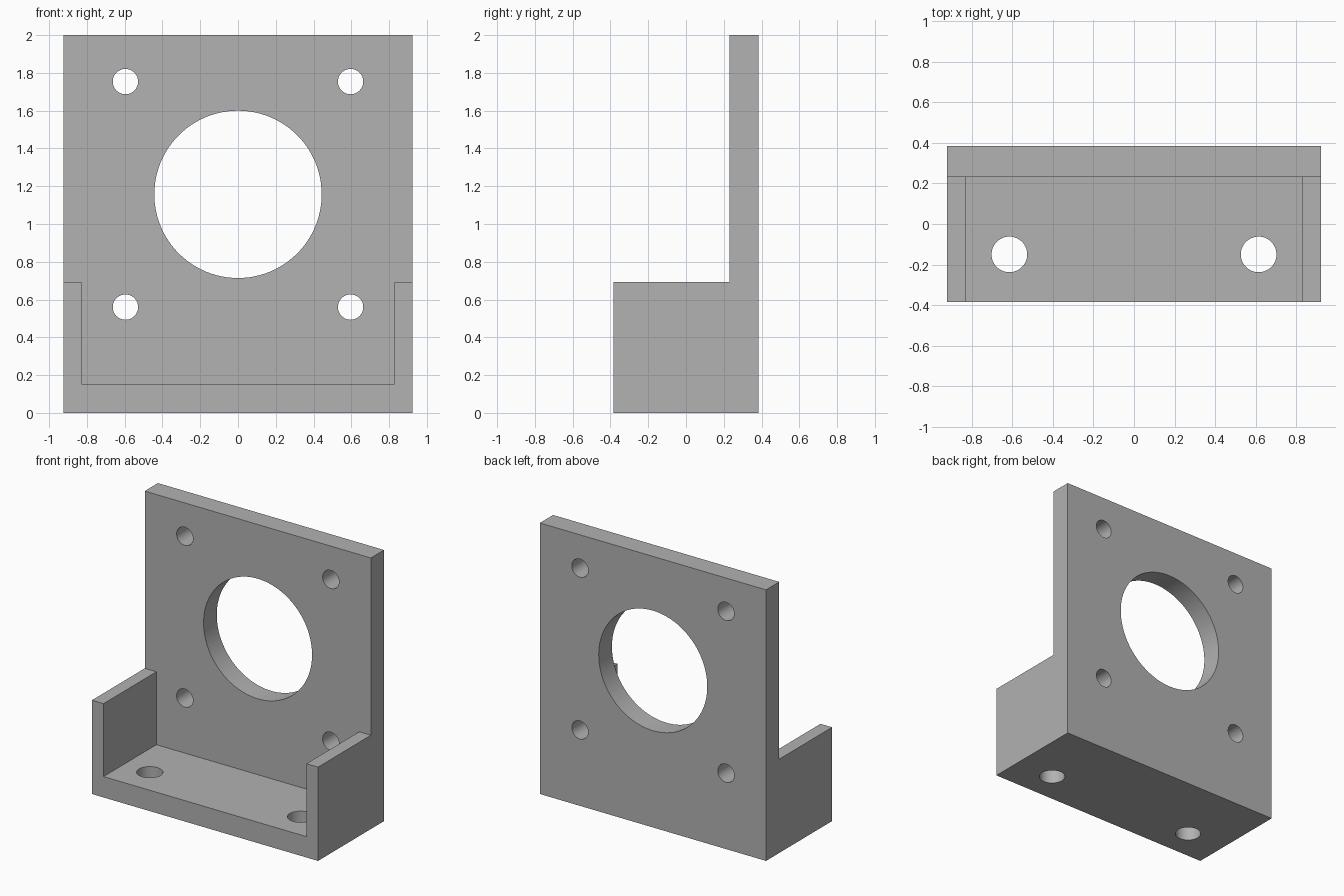
import bpy
import bmesh
from math import radians
from mathutils import Matrix

default = bpy.data.objects.get("Cube")
if default:
    bpy.data.objects.remove(default, do_unlink=True)

HALF_W, HALF_D, HEIGHT = 0.923, 0.385, 2.0
THICK = 0.154                      # back plate and base
WALL, WALL_TOP = 0.095, 0.692      # side walls
PLATE_FRONT = HALF_D - THICK

grey = bpy.data.materials.new("plain grey")
grey.use_nodes = True
colour = (0.445, 0.445, 0.445, 1)
grey.diffuse_color = colour
grey.node_tree.nodes["Principled BSDF"].inputs["Base Color"].default_value = colour


def add_object(name, bm):
    bmesh.ops.recalc_face_normals(bm, faces=bm.faces)
    mesh = bpy.data.meshes.new(name)
    bm.to_mesh(mesh)
    bm.free()
    mesh.materials.append(grey)
    obj = bpy.data.objects.new(name, mesh)
    bpy.context.collection.objects.link(obj)
    return obj


def extrude_profile(name, points, x0, x1):
    """Extrude a (y, z) outline along x."""
    bm = bmesh.new()
    face = bm.faces.new([bm.verts.new((x0, y, z)) for y, z in points])
    ext = bmesh.ops.extrude_face_region(bm, geom=[face])["geom"]
    verts = [v for v in ext if isinstance(v, bmesh.types.BMVert)]
    bmesh.ops.translate(bm, verts=verts, vec=(x1 - x0, 0, 0))
    return add_object(name, bm)


def drill(name, centre, radius, length, sides, along_y):
    bm = bmesh.new()
    turn = Matrix.Rotation(radians(90 if along_y else 0), 4, "X")
    bmesh.ops.create_cone(bm, cap_ends=True, segments=sides, radius1=radius,
                          radius2=radius, depth=length,
                          matrix=Matrix.Translation(centre) @ turn)
    return add_object(name, bm)


# L-shaped body, full width
bracket = extrude_profile("motor_bracket", [
    (-HALF_D, 0), (HALF_D, 0), (HALF_D, HEIGHT), (PLATE_FRONT, HEIGHT),
    (PLATE_FRONT, WALL_TOP), (-HALF_D, WALL_TOP)], -HALF_W, HALF_W)

# Channel between the side walls
inner = HALF_W - WALL
cutters = [extrude_profile("channel_cutter", [
    (-1, THICK), (PLATE_FRONT, THICK), (PLATE_FRONT, 1), (-1, 1)], -inner, inner)]

# Large bore and four screw holes in the back plate
plate_y = HALF_D - THICK / 2
cutters.append(drill("bore_cutter", (0, plate_y, 1.157), 0.443, 0.3, 96, True))
for x in (-0.596, 0.596):
    for z in (0.56, 1.754):
        cutters.append(drill("screw_cutter", (x, plate_y, z), 0.067, 0.3, 48, True))
    # Mounting holes in the base
    side = 0.615 if x > 0 else -0.615
    cutters.append(drill("mount_cutter", (side, -0.15, THICK / 2), 0.088, 0.3, 48, False))

# Cut everything, then bake the result and drop the cutters
for cutter in cutters:
    cutter.hide_render = True
    mod = bracket.modifiers.new(cutter.name, "BOOLEAN")
    mod.operation = "DIFFERENCE"
    mod.solver = "EXACT"
    mod.object = cutter
bpy.context.view_layer.update()
result = bpy.data.meshes.new_from_object(
    bracket.evaluated_get(bpy.context.evaluated_depsgraph_get()))
bracket.modifiers.clear()
bracket.data = result
result.materials.clear()
result.materials.append(grey)
for poly in result.polygons:
    poly.material_index = 0
for cutter in cutters:
    bpy.data.objects.remove(cutter, do_unlink=True)

# Smooth hole walls, sharp edges
bpy.ops.object.select_all(action="DESELECT")
bracket.select_set(True)
bpy.context.view_layer.objects.active = bracket
bpy.ops.object.shade_smooth_by_angle(angle=radians(30))
